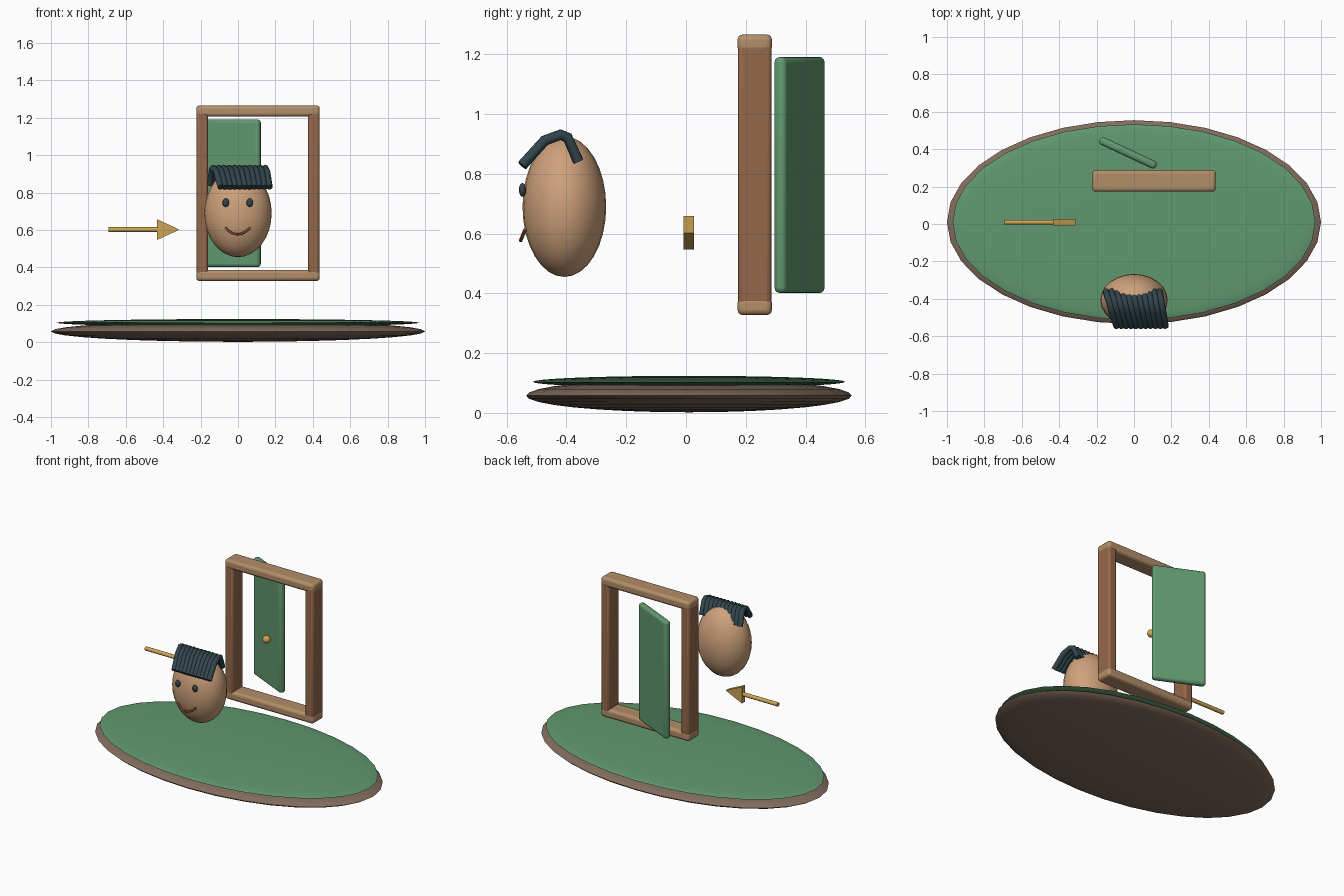
import bpy, math

if "Cube" in bpy.data.objects:
    bpy.data.objects.remove(bpy.data.objects["Cube"])


def material(name, rgb):
    m = bpy.data.materials.new(name)
    m.diffuse_color = (*rgb, 1)
    m.use_nodes = True
    m.node_tree.nodes["Principled BSDF"].inputs["Base Color"].default_value = m.diffuse_color
    return m


GREEN = material("green", (0.12, 0.32, 0.16))
EARTH = material("earth", (0.22, 0.15, 0.11))
SKIN = material("skin", (0.62, 0.36, 0.20))
DARK = material("dark_teal", (0.03, 0.06, 0.07))
POST = material("dark_wood", (0.30, 0.14, 0.07))
RAIL = material("light_wood", (0.45, 0.27, 0.14))
GOLD = material("gold", (0.62, 0.38, 0.09))
LIP = material("lip", (0.25, 0.08, 0.04))


def finish(name, mat, smooth=True):
    ob = bpy.context.object
    ob.name = name
    ob.data.materials.append(mat)
    bpy.ops.object.transform_apply(location=False, rotation=False, scale=True)
    if smooth:
        bpy.ops.object.shade_smooth_by_angle(angle=math.radians(40))
    return ob


def ellipsoid(name, loc, radii, mat, seg=32, rings=16):
    bpy.ops.mesh.primitive_uv_sphere_add(segments=seg, ring_count=rings, radius=1, location=loc)
    bpy.context.object.scale = radii
    return finish(name, mat)


def box(name, loc, size, mat, bevel, rot=0):
    bpy.ops.mesh.primitive_cube_add(size=1, location=loc, rotation=(0, 0, rot))
    bpy.context.object.scale = size
    ob = finish(name, mat, smooth=False)
    b = ob.modifiers.new("bevel", "BEVEL")
    b.width, b.segments = bevel, 3
    bpy.ops.object.shade_smooth_by_angle(angle=math.radians(40))
    return ob


def tube(name, points, radius, mat):
    cu = bpy.data.curves.new(name, "CURVE")
    cu.dimensions = "3D"
    cu.bevel_depth, cu.bevel_resolution, cu.use_fill_caps = radius, 2, True
    sp = cu.splines.new("POLY")
    sp.points.add(len(points) - 1)
    for p, co in zip(sp.points, points):
        p.co = (*co, 1)
    cu.materials.append(mat)
    ob = bpy.data.objects.new(name, cu)
    bpy.context.collection.objects.link(ob)
    return ob


# oval ground with grass on top
ellipsoid("ground", (0, 0.01, 0.058), (1.0, 0.545, 0.056), EARTH)
ellipsoid("grass", (0, 0.01, 0.104), (0.97, 0.523, 0.02), GREEN)

# head with eyes and smile
ellipsoid("head", (0, -0.407, 0.69), (0.18, 0.14, 0.235), SKIN, 24, 16)
for side, x in (("left", -0.065), ("right", 0.063)):
    ellipsoid("eye_" + side, (x, -0.547, 0.746), (0.018, 0.012, 0.023), DARK, 16, 8)
smile = []
for i in range(9):
    t = i / 4 - 1
    smile.append((0.066 * t - 0.002, -0.553 + 0.014 * t * t, 0.577 + 0.035 * t * t))
tube("mouth", smile, 0.006, LIP)

# fringe: a row of bent, slanted strands
profile = [(-0.548, 0.828), (-0.473, 0.911), (-0.42, 0.931), (-0.396, 0.921), (-0.36, 0.841)]
count = 11
for i in range(count):
    f = i / (count - 1)
    front, back = -0.092 + 0.26 * f, -0.15 + 0.286 * f
    pts = []
    for y, z in profile:
        k = (y + 0.548) / 0.188
        pts.append((front + (back - front) * k, y, z))
    tube(f"hair_strand_{i + 1}", pts, 0.018, DARK)

# door frame
for side, x in (("left", -0.191), ("right", 0.405)):
    box("frame_post_" + side, (x, 0.23, 0.796), (0.062, 0.113, 0.87), POST, 0.015)
for side, z in (("top", 1.236), ("bottom", 0.357)):
    box("frame_rail_" + side, (0.107, 0.23, z), (0.66, 0.115, 0.06), RAIL, 0.018)

# open door panel and knob
box("door", (-0.032, 0.38, 0.796), (0.333, 0.043, 0.79), GREEN, 0.018, math.radians(-25))
ellipsoid("door_knob", (0.054, 0.226, 0.78), (0.025, 0.025, 0.025), GOLD, 16, 10)

# arrow pointing to the right
bpy.ops.mesh.primitive_cylinder_add(vertices=12, radius=0.013, depth=0.265,
                                    location=(-0.56, 0.009, 0.602),
                                    rotation=(0, math.pi / 2, 0))
finish("arrow_shaft", GOLD)
tri = [(-0.434, 0.546), (-0.313, 0.602), (-0.434, 0.658)]
verts = [(x, y, z) for y in (-0.008, 0.026) for x, z in tri]
faces = [(0, 1, 2), (5, 4, 3), (0, 3, 4, 1), (1, 4, 5, 2), (2, 5, 3, 0)]
me = bpy.data.meshes.new("arrow_tip")
me.from_pydata(verts, [], faces)
me.materials.append(GOLD)
bpy.context.collection.objects.link(bpy.data.objects.new("arrow_tip", me))
